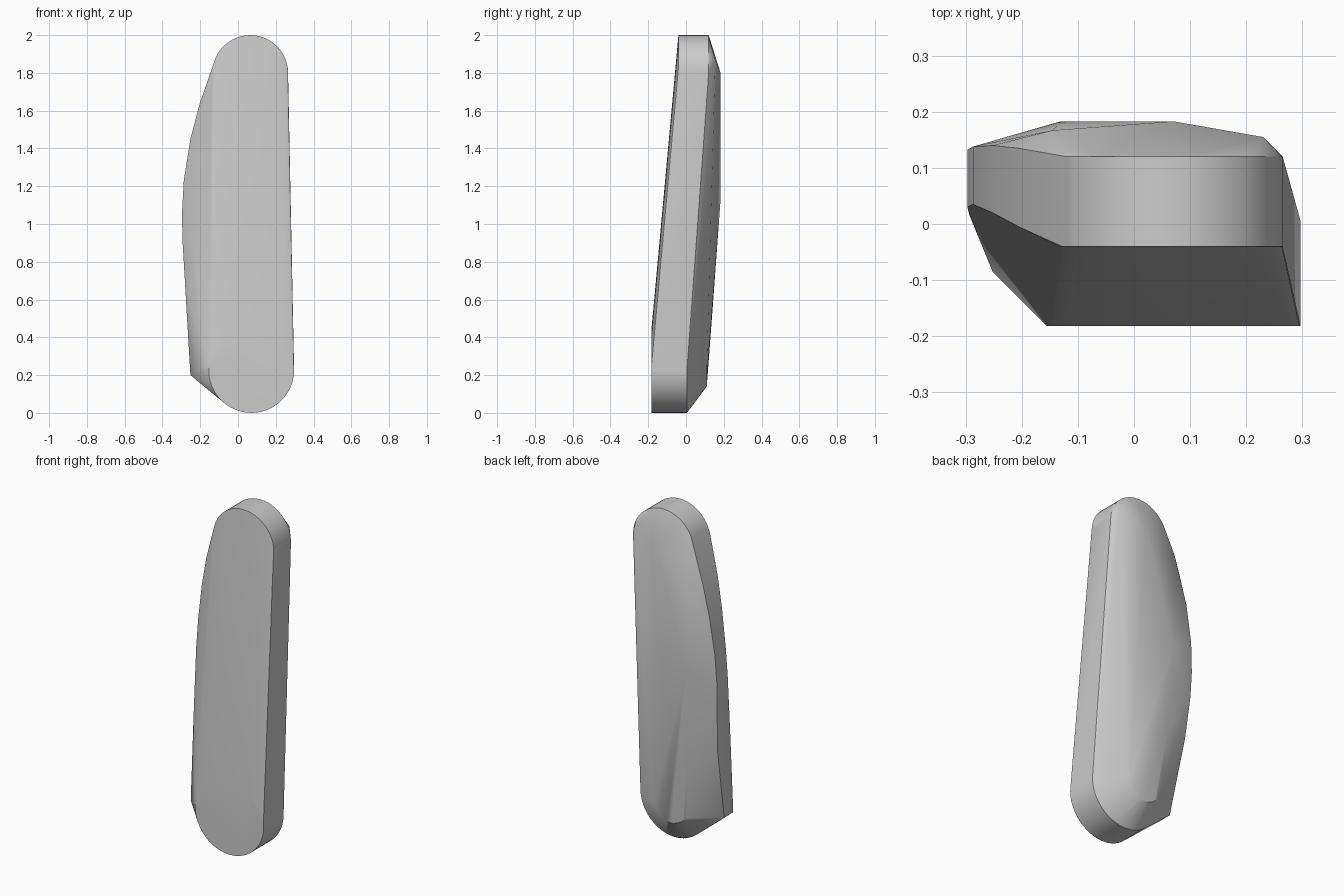
import bpy, bmesh, math

cube = bpy.data.objects.get("Cube")
if cube:
    bpy.data.objects.remove(cube, do_unlink=True)


def disc(x, z, r, y, n=48):
    """Ring of points facing the front."""
    return [(x + r * math.cos(2 * math.pi * i / n), y,
             z + r * math.sin(2 * math.pi * i / n)) for i in range(n)]


# Rounded ends: top and bottom plugs, and the small foot of the back face
points = disc(0.065, 1.8, 0.2, -0.04) + disc(0.065, 1.8, 0.2, 0.12)
points += disc(0.071, 0.226, 0.226, -0.182) + disc(0.071, 0.226, 0.226, 0.005)
points += disc(0.02, 0.25, 0.11, 0.11)

# Corners of the raised back
points += [(0.07, 0.183, 1.8), (0.23, 0.155, 1.87), (-0.145, 0.167, 1.71),
           (-0.13, 0.183, 1.13), (-0.11, 0.143, 0.58)]

# Bulging side: x, z, front y, back y
for x, z, front, back in [(-0.252, 0.2, -0.085, 0.0), (-0.277, 0.65, -0.024, 0.1),
                          (-0.293, 0.9, 0.015, 0.125), (-0.297, 1.05, 0.03, 0.132),
                          (-0.287, 1.23, 0.035, 0.138), (-0.252, 1.45, 0.02, 0.14),
                          (-0.205, 1.63, -0.005, 0.135), (-0.15, 1.78, -0.033, 0.125)]:
    points += [(x, front, z), (x, back, z)]

# Tight convex skin over all the points
bm = bmesh.new()
for p in points:
    bm.verts.new(p)
hull = bmesh.ops.convex_hull(bm, input=bm.verts)
loose = {v for v in hull["geom_interior"] + hull["geom_unused"]
         if isinstance(v, bmesh.types.BMVert)}
bmesh.ops.delete(bm, geom=list(loose), context="VERTS")
bmesh.ops.dissolve_limit(bm, angle_limit=math.radians(0.5),
                         verts=bm.verts, edges=bm.edges)
bmesh.ops.recalc_face_normals(bm, faces=bm.faces)
mesh = bpy.data.meshes.new("body")
bm.to_mesh(mesh)
bm.free()
body = bpy.data.objects.new("body", mesh)
bpy.context.collection.objects.link(body)

# Plain grey
grey = bpy.data.materials.new("plain grey")
grey.use_nodes = True
colour = (0.6, 0.6, 0.6, 1)
grey.diffuse_color = colour
grey.node_tree.nodes["Principled BSDF"].inputs["Base Color"].default_value = colour
mesh.materials.append(grey)

# Smooth curves, sharp rims
bpy.context.view_layer.objects.active = body
body.select_set(True)
bpy.ops.object.shade_smooth_by_angle(angle=math.radians(30))
